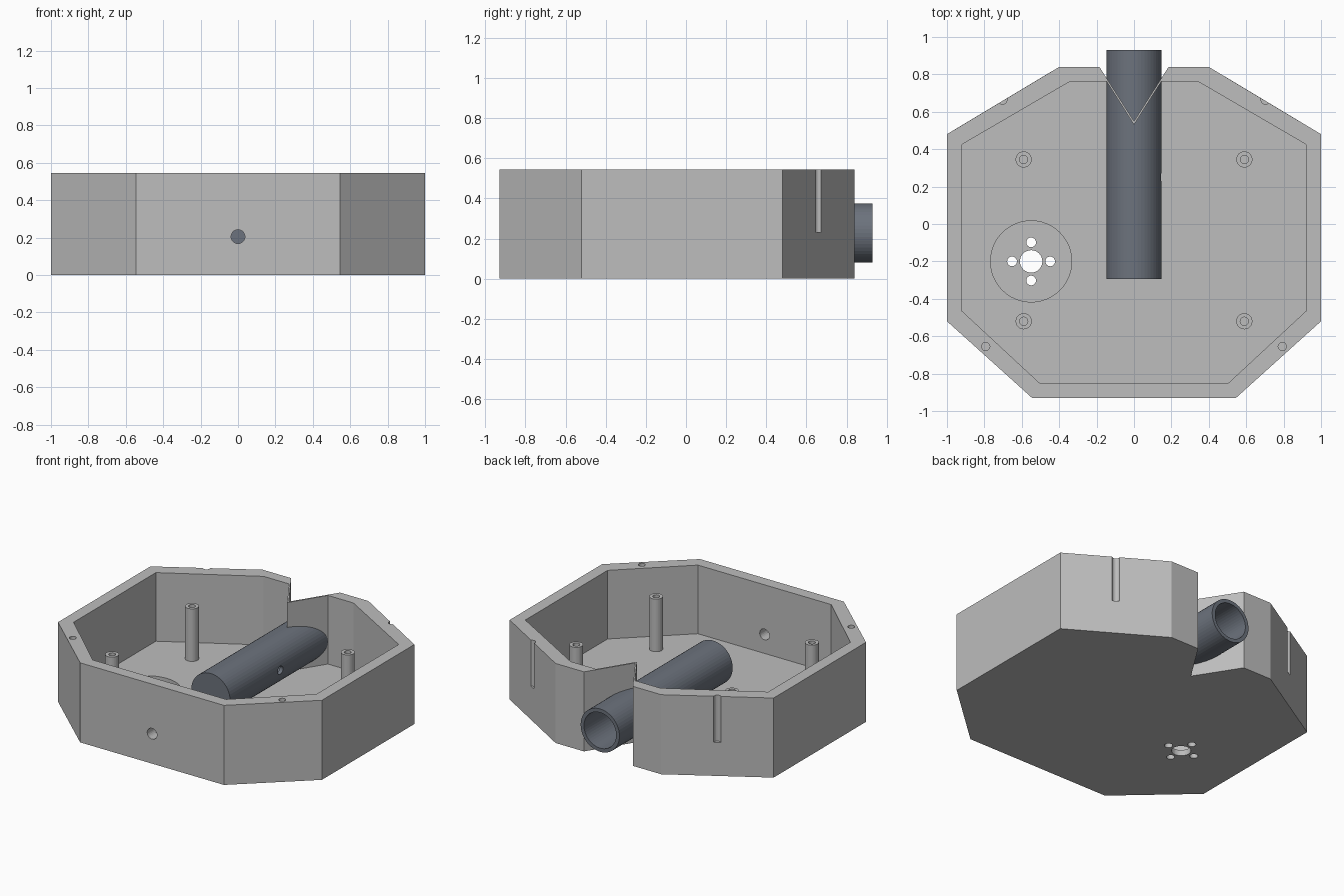
import bpy, bmesh, math
from mathutils import Matrix, Vector

cube = bpy.data.objects.get("Cube")
if cube:
    bpy.data.objects.remove(cube, do_unlink=True)


def material(name, rgb):
    m = bpy.data.materials.new(name)
    m.use_nodes = True
    m.diffuse_color = (*rgb, 1)
    m.node_tree.nodes["Principled BSDF"].inputs["Base Color"].default_value = (*rgb, 1)
    return m


GREY = material("light grey", (0.51, 0.51, 0.51))
SLATE = material("slate grey", (0.15, 0.17, 0.205))


def finish(name, bm, mat=None):
    bmesh.ops.recalc_face_normals(bm, faces=bm.faces)
    mesh = bpy.data.meshes.new(name)
    bm.to_mesh(mesh)
    bm.free()
    ob = bpy.data.objects.new(name, mesh)
    bpy.context.collection.objects.link(ob)
    if mat:
        mesh.materials.append(mat)
    return ob


def prism(name, half, z0, z1, mat=None):
    """Extrude an outline mirrored in x; half runs from the back centre to the front."""
    outline = half + [(-x, y) for x, y in reversed(half) if x > 0]
    bm = bmesh.new()
    face = bm.faces.new([bm.verts.new((x, y, z0)) for x, y in outline])
    ext = bmesh.ops.extrude_face_region(bm, geom=[face])
    top = [v for v in ext["geom"] if isinstance(v, bmesh.types.BMVert)]
    bmesh.ops.translate(bm, verts=top, vec=(0, 0, z1 - z0))
    return finish(name, bm, mat)


def lathe(name, profile, sides, mat=None, place=Matrix()):
    """Revolve (radius, z) points about z; ends with radius 0 close as fans."""
    bm = bmesh.new()
    rings = []
    for r, z in profile:
        n = sides if r > 0 else 1
        rings.append([bm.verts.new((r * math.cos(math.tau * i / sides),
                                    r * math.sin(math.tau * i / sides), z)) for i in range(n)])
    for a, b in zip(rings, rings[1:]):
        for i in range(sides):
            j = (i + 1) % sides
            quad = [a[i % len(a)], a[j % len(a)], b[j % len(b)], b[i % len(b)]]
            bm.faces.new(list(dict.fromkeys(quad)))
    bm.transform(place)
    return finish(name, bm, mat)


def drill(start, axis, length, radius, sides=24):
    """Solid cylinder used as a cutter."""
    turn = Vector((0, 0, 1)).rotation_difference(Vector(axis)).to_matrix().to_4x4()
    return lathe("cutter", [(0, 0), (radius, 0), (radius, length), (0, length)],
                 sides, place=Matrix.Translation(start) @ turn)


def cut(ob, cutters):
    for c in cutters:
        c.hide_render = True
        mod = ob.modifiers.new("cut", "BOOLEAN")
        mod.operation, mod.solver, mod.object = "DIFFERENCE", "EXACT", c
    bpy.context.view_layer.update()
    graph = bpy.context.evaluated_depsgraph_get()
    mesh = bpy.data.meshes.new_from_object(ob.evaluated_get(graph))
    ob.modifiers.clear()
    ob.data = mesh
    for c in cutters:
        bpy.data.objects.remove(c, do_unlink=True)


HEIGHT, FLOOR, TUBE_Z, TUBE_R = 0.545, 0.075, 0.228, 0.147

# Octagonal tray with a V-shaped, thin-walled bay at the back
tray = prism("tray", [(0, 0.55), (0.185, 0.84), (0.4, 0.84), (1, 0.48),
                      (1, -0.52), (0.545, -0.93)], 0, HEIGHT, GREY)
cavity = prism("cavity", [(0, 0.53), (0.147, 0.763), (0.34, 0.763), (0.92, 0.425),
                          (0.92, -0.465), (0.505, -0.85)], FLOOR, 0.7)
cutters = [cavity]

# Opening for the tube, front wall hole
cutters.append(drill((0, 0.4, TUBE_Z), (0, 1, 0), 0.6, TUBE_R - 0.005, 48))
cutters.append(drill((0, -1, 0.205), (0, 1, 0), 0.3, 0.037))

# Screw holes in the front rim and slots in the back corners
for s in (-1, 1):
    cutters.append(drill((s * 0.793, -0.655, 0.23), (0, 0, 1), 0.5, 0.022))
    cutters.append(drill((s * 0.703, 0.664, 0.23), (0, 0, 1), 0.5, 0.024))

# Round recess with a hub hole and four small holes around it
HUB = Vector((-0.55, -0.2, 0))
cutters.append(drill(HUB + Vector((0, 0, 0.04)), (0, 0, 1), 0.1, 0.217, 48))
cutters.append(drill(HUB - Vector((0, 0, 0.1)), (0, 0, 1), 0.3, 0.06, 32))
for dx, dy in ((1, 0), (-1, 0), (0, 1), (0, -1)):
    cutters.append(drill(HUB + Vector((dx * 0.102, dy * 0.102, -0.1)), (0, 0, 1), 0.3, 0.026))
cut(tray, cutters)

# Hollow mounting posts
for side, x in (("left", 0.59), ("right", -0.59)):
    for end, y in (("front", -0.52), ("back", 0.345)):
        lathe(f"{end}_{side}_post",
              [(0, FLOOR - 0.01), (0.043, FLOOR - 0.01), (0.043, 0.435),
               (0.022, 0.435), (0.022, 0.15), (0, 0.15)],
              32, GREY, Matrix.Translation((x, y, 0)))

# Tube lying front to back, closed at the front, with a hole in its left side
lay = Matrix.Translation((0, -0.295, TUBE_Z)) @ Matrix.Rotation(-math.pi / 2, 4, "X")
tube = lathe("tube", [(0, 0), (TUBE_R, 0), (TUBE_R, 1.225), (0.122, 1.225),
                      (0.122, 0.03), (0, 0.03)], 48, SLATE, lay)
cut(tube, [drill((0.05, 0.25, TUBE_Z), (1, 0, 0), 0.2, 0.028)])
